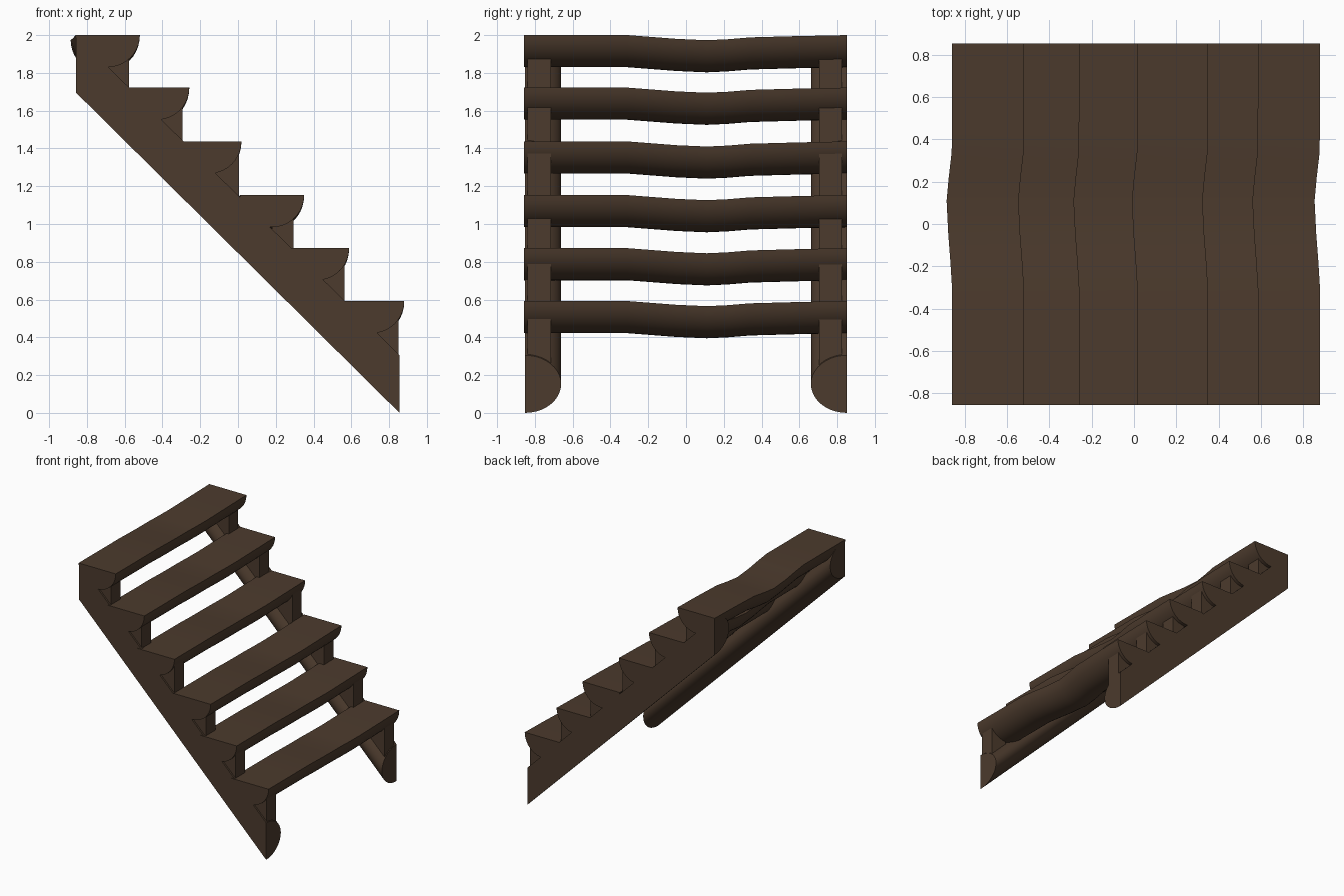
import bpy, bmesh, math

if "Cube" in bpy.data.objects:
    bpy.data.objects.remove(bpy.data.objects["Cube"])

wood = bpy.data.materials.new("dark brown wood")
wood.diffuse_color = (0.072, 0.043, 0.026, 1)
wood.use_nodes = True
wood.node_tree.nodes["Principled BSDF"].inputs["Base Color"].default_value = wood.diffuse_color


def loft(name, sections, angle=35):
    """Closed solid through a list of matching cross-section loops."""
    bm = bmesh.new()
    rings = [[bm.verts.new(p) for p in s] for s in sections]
    n = len(rings[0])
    for a, b in zip(rings, rings[1:]):
        for i in range(n):
            j = (i + 1) % n
            bm.faces.new((a[i], a[j], b[j], b[i]))
    bm.faces.new(rings[0])
    bm.faces.new(rings[-1])
    bmesh.ops.recalc_face_normals(bm, faces=bm.faces)
    me = bpy.data.meshes.new(name)
    bm.to_mesh(me)
    bm.free()
    me.materials.append(wood)
    ob = bpy.data.objects.new(name, me)
    bpy.context.collection.objects.link(ob)
    bpy.ops.object.select_all(action='DESELECT')
    ob.select_set(True)
    bpy.context.view_layer.objects.active = ob
    bpy.ops.object.shade_smooth_by_angle(angle=math.radians(angle))
    return ob


def half_circle(n=20):
    return [(math.cos(math.pi * i / n), math.sin(math.pi * i / n)) for i in range(n + 1)]


# Stringers: half logs, flat side outward, ends cut vertically
X0, X1, Z0, H = -0.857, 0.855, 1.695, 0.305


def stringer_top(x):
    return Z0 * (X1 - x) / (X1 - X0) + H


for side, label in ((-1, "front"), (1, "back")):
    loft(label + "_stringer",
         [[(x, side * (0.853 - 0.192 * s), stringer_top(x) - H / 2 + c * H / 2)
           for c, s in half_circle()] for x in (X0, X1)])

# Treads: half logs, flat side up, with a gentle bend (y, x shift, z shift)
R = 0.17
bend = [(-0.857, 0, 0), (-0.58, 0, 0), (-0.31, 0, 0), (-0.18, -0.008, -0.01),
        (-0.05, -0.018, -0.02), (0.11, -0.026, -0.027), (0.22, -0.016, -0.022),
        (0.34, -0.002, -0.012), (0.6, 0, -0.005), (0.853, 0, 0)]
# front edge of tread, top of tread, front face of support block
steps = [(-0.52, 2.0, -0.577), (-0.258, 1.722, -0.295), (0.018, 1.437, 0.005),
         (0.35, 1.153, 0.295), (0.588, 0.872, 0.565), (0.88, 0.592, 0.85)]

for k, (edge, top, face) in enumerate(steps, 1):
    c = edge - R
    loft(f"tread_{k}",
         [[(c + dx + R * u, y, top + dz - R * v) for u, v in half_circle()]
          for y, dx, dz in bend], 40)

    # Support blocks between stringer and tread
    under = top - math.sqrt(R * R - (face - c) ** 2) + 0.004
    outline = [(face, under), (face, stringer_top(face) - 0.06),
               (c, stringer_top(c) - 0.1), (c, under)]
    for label, y0 in (("front", -0.838), ("back", 0.704)):
        loft(f"{label}_support_block_{k}",
             [[(x, y, z) for x, z in outline] for y in (y0, y0 + 0.122)])
